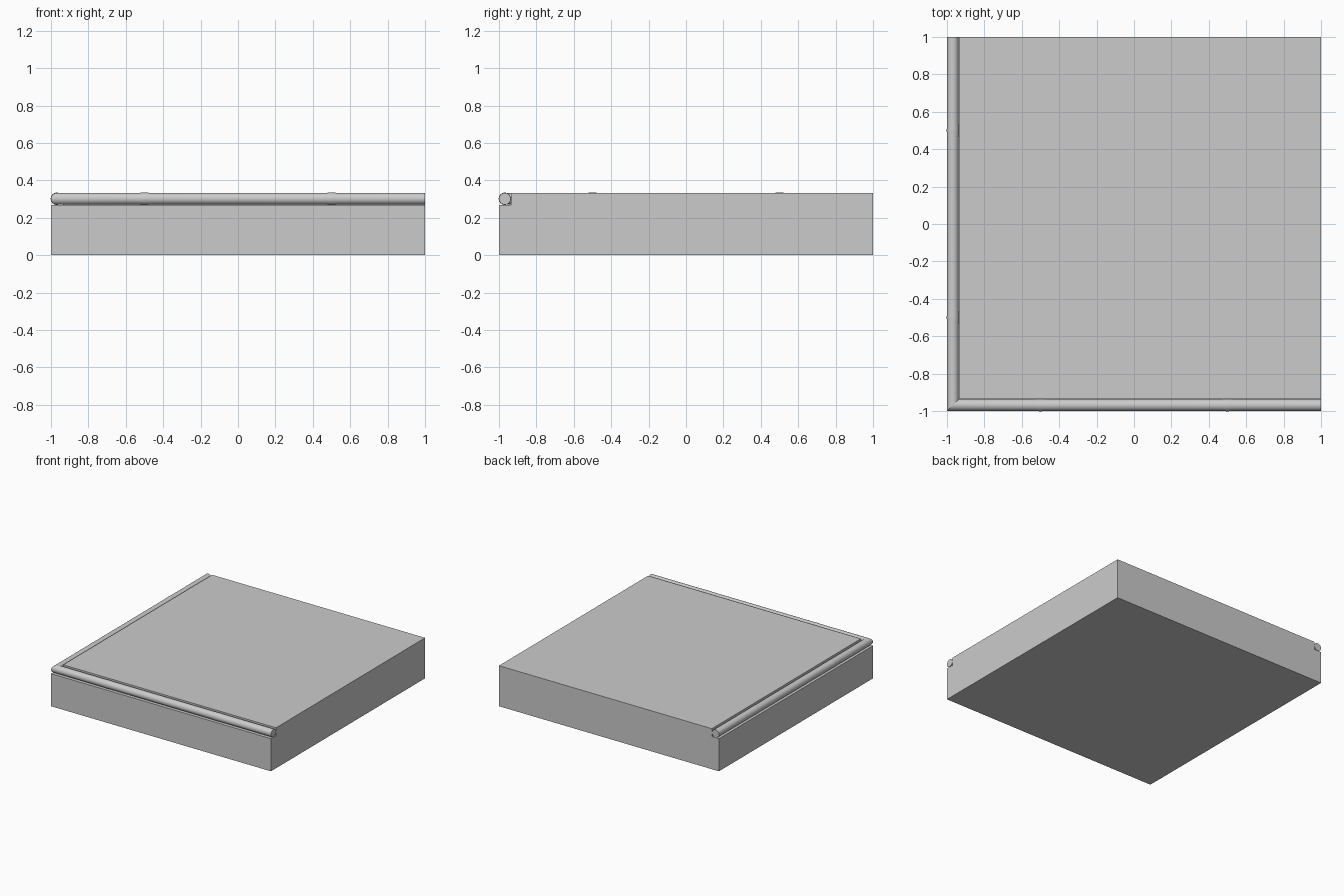
import bpy
import bmesh
from math import cos, sin, tau

if "Cube" in bpy.data.objects:
    bpy.data.objects.remove(bpy.data.objects["Cube"])

H, LEDGE, N = 0.333, 0.268, -0.935   # slab top, rebate floor, rebate inner line
R, C, CZ, SIDES = 0.0315, -0.9685, 0.3015, 32


def finish(name, bm, smooth=False):
    bmesh.ops.recalc_face_normals(bm, faces=bm.faces)
    mesh = bpy.data.meshes.new(name)
    bm.to_mesh(mesh)
    bm.free()
    obj = bpy.data.objects.new(name, mesh)
    bpy.context.collection.objects.link(obj)
    if smooth:
        bpy.ops.object.select_all(action='DESELECT')
        obj.select_set(True)
        bpy.context.view_layer.objects.active = obj
        bpy.ops.object.shade_smooth_by_angle()
    return obj


# Slab with a rebate along the front and left top edges
bm = bmesh.new()
b = [bm.verts.new((x, y, 0)) for x, y in ((-1, -1), (1, -1), (1, 1), (-1, 1))]
m = [bm.verts.new((x, y, LEDGE)) for x, y in
     ((-1, -1), (1, -1), (1, N), (N, N), (N, 1), (-1, 1))]
t = [bm.verts.new((x, y, H)) for x, y in ((N, N), (1, N), (1, 1), (N, 1))]
for face in (b, m, t,
             (b[0], b[1], m[1], m[0]),
             (b[1], b[2], t[2], t[1], m[2], m[1]),
             (b[2], b[3], m[5], m[4], t[3], t[2]),
             (b[3], b[0], m[0], m[5]),
             (m[3], m[2], t[1], t[0]),
             (m[4], m[3], t[0], t[3])):
    bm.faces.new(face)
finish("slab", bm)


# Edge pipe: each leg is three lengths with slightly flared joints,
# and the two legs meet in a mitre at the front left corner
def pipe_length(name, rings, along_y):
    bm = bmesh.new()
    loops = []
    for s, r in rings:
        loop = []
        for i in range(SIDES):
            u, z = r * cos(tau * i / SIDES), CZ + r * sin(tau * i / SIDES)
            pos = C + u if s is None else s      # None marks the mitre
            loop.append(bm.verts.new((C + u, pos, z) if along_y else (pos, C + u, z)))
        loops.append(loop)
    for p, q in zip(loops, loops[1:]):
        for i in range(SIDES):
            j = (i + 1) % SIDES
            bm.faces.new((p[i], p[j], q[j], q[i]))
    if rings[-1][0] == 1:
        bm.faces.new(loops[-1])
    finish(name, bm, True)


FLARE = R + 0.0015
lengths = {
    "corner": [(None, R), (-0.535, R), (-0.5, FLARE)],
    "middle": [(-0.5, FLARE), (-0.465, R), (0.465, R), (0.5, FLARE)],
    "end": [(0.5, FLARE), (0.535, R), (1, R)],
}
for side, along_y in (("front", False), ("left", True)):
    for part, rings in lengths.items():
        pipe_length(f"{side}_pipe_{part}", rings, along_y)
